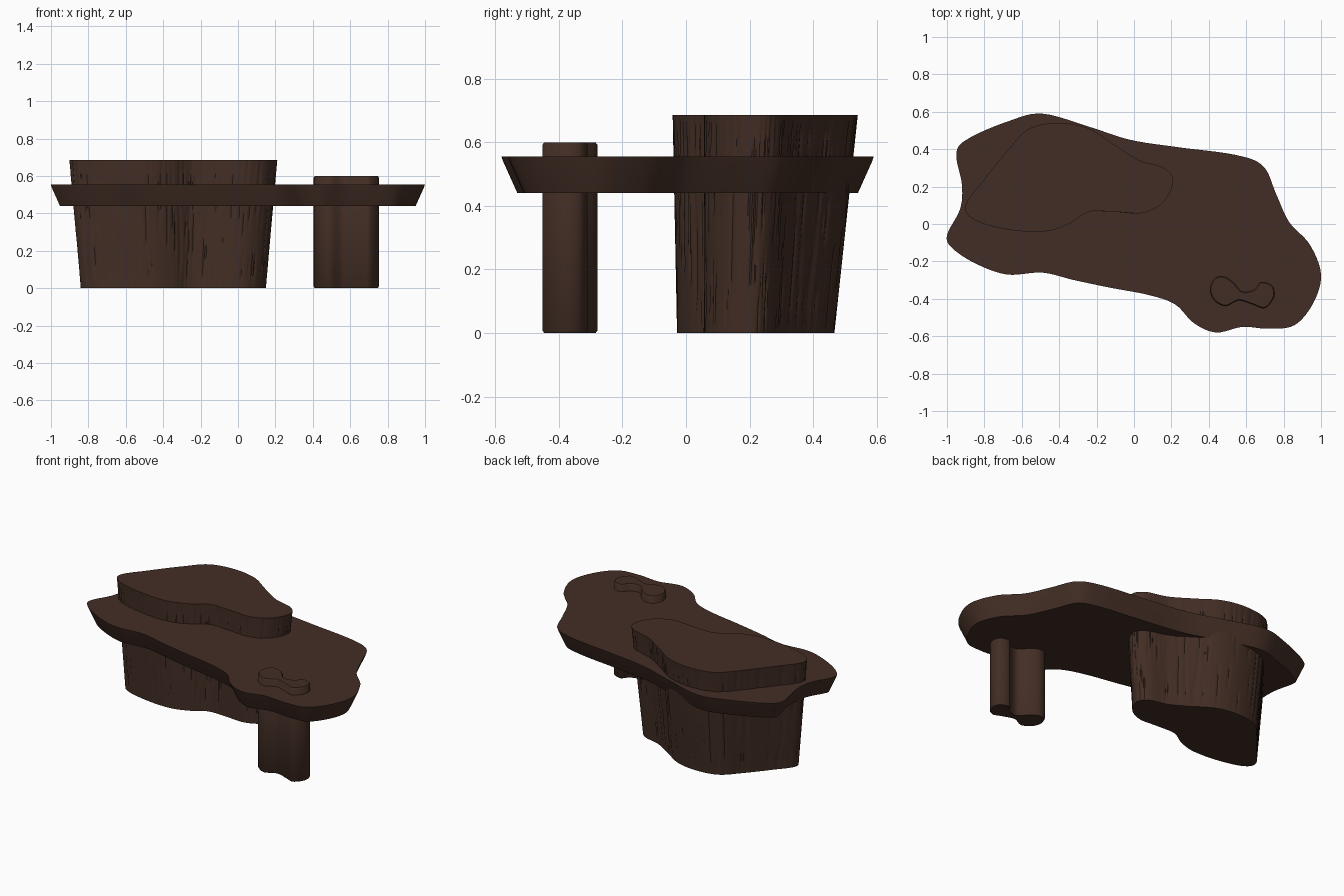
import bpy
import bmesh
import math
import random
from mathutils import Vector

random.seed(4)
default = bpy.data.objects.get("Cube")
if default:
    bpy.data.objects.remove(default, do_unlink=True)

# One dark wood colour for every part
wood = bpy.data.materials.new("dark brown wood")
wood.use_nodes = True
colour = (0.055, 0.027, 0.018, 1)
wood.diffuse_color = colour
shader = wood.node_tree.nodes["Principled BSDF"]
shader.inputs["Base Color"].default_value = colour
shader.inputs["Roughness"].default_value = 0.8


def smooth_outline(points, steps):
    """Closed spline through the points, as a list of 2D vectors."""
    pts = [Vector(p) for p in points]
    count = len(pts)
    result = []
    for i in range(count):
        before, start = pts[i - 1], pts[i]
        end, after = pts[(i + 1) % count], pts[(i + 2) % count]
        for s in range(steps):
            t = s / steps
            bend = 2 * before - 5 * start + 4 * end - after
            twist = 3 * start - before - 3 * end + after
            result.append(start + ((end - before) * t + bend * t**2 + twist * t**3) / 2)
    # Counter-clockwise order
    area = sum(result[i - 1].cross(result[i]) for i in range(len(result)))
    return result if area > 0 else result[::-1]


def inset(outline, distances):
    """Move each outline point inwards along its normal."""
    moved = []
    for i, p in enumerate(outline):
        tangent = (outline[(i + 1) % len(outline)] - outline[i - 1]).normalized()
        moved.append(p + Vector((-tangent.y, tangent.x)) * distances[i])
    return moved


def loft(name, rings):
    """Skin a stack of (outline, height) rings, lowest first, and cap both ends."""
    bm = bmesh.new()
    layers = [[bm.verts.new((p.x, p.y, z)) for p in outline] for outline, z in rings]
    for low, high in zip(layers, layers[1:]):
        for i in range(len(low)):
            bm.faces.new((low[i - 1], low[i], high[i], high[i - 1]))
    bm.faces.new(layers[0][::-1])
    bm.faces.new(layers[-1])
    mesh = bpy.data.meshes.new(name)
    bm.to_mesh(mesh)
    bm.free()
    mesh.materials.append(wood)
    obj = bpy.data.objects.new(name, mesh)
    bpy.context.collection.objects.link(obj)
    bpy.ops.object.select_all(action="DESELECT")
    obj.select_set(True)
    bpy.context.view_layer.objects.active = obj
    bpy.ops.object.shade_smooth_by_angle(angle=math.radians(40))
    return obj


# Table top: wavy slab with an undercut edge
slab = smooth_outline([
    (-.49, .59), (-.24, .52), (-.02, .45), (.24, .41), (.54, .37), (.69, .31),
    (.76, .16), (.83, .01), (.94, -.11), (1, -.27), (.96, -.42), (.86, -.54),
    (.72, -.56), (.58, -.55), (.44, -.58), (.32, -.53), (.22, -.43), (.08, -.38),
    (-.13, -.34), (-.32, -.3), (-.49, -.26), (-.68, -.27), (-.85, -.21),
    (-.97, -.13), (-1, -.06), (-.93, .08), (-.92, .21), (-.95, .38), (-.88, .46),
    (-.67, .55)], 6)
size = len(slab)
loft("table_top", [
    (inset(slab, [.05] * size), .44),
    (inset(slab, [.005] * size), .54),
    (slab, .555)])

# Trunk: large stump through the slab, tapering down, with bark grooves
trunk = smooth_outline([
    (-.4, .54), (-.24, .51), (-.1, .42), (.03, .34), (.16, .3), (.21, .23),
    (.16, .12), (.05, .06), (-.1, .065), (-.24, .065), (-.35, 0), (-.48, -.04),
    (-.67, -.03), (-.85, .02), (-.9, .1), (-.8, .24), (-.67, .4), (-.56, .51)], 16)
size = len(trunk)
groove = [random.choice((0, 0, 0, 0, .004)) for _ in trunk]
rings = []
levels = 16
for level in range(levels + 1):
    t = level / levels
    narrow_x, narrow_y = .89 + .11 * t, .85 + .15 * t
    outline = [Vector((-.345 + (p.x + .345) * narrow_x, .05 + (p.y - .05) * narrow_y))
               for p in trunk]
    # Grooves wander: some close and others open at each level
    groove = [random.choice((0, 0, 0, .004)) if random.random() < .2 else g for g in groove]
    depth = groove if 0 < level < levels else [0] * size
    rings.append((inset(outline, depth), .685 * t))
loft("trunk_leg", rings)

# Small leg: straight fluted post whose end shows above the slab
post = smooth_outline([
    (.43, -.29), (.405, -.35), (.43, -.41), (.49, -.44), (.56, -.41), (.63, -.43),
    (.7, -.45), (.75, -.39), (.74, -.33), (.68, -.31), (.64, -.35), (.58, -.36),
    (.53, -.31), (.48, -.28)], 8)
size = len(post)
rounded = inset(post, [.006] * size)
loft("small_leg", [(rounded, 0), (post, .008), (post, .592), (rounded, .6)])
